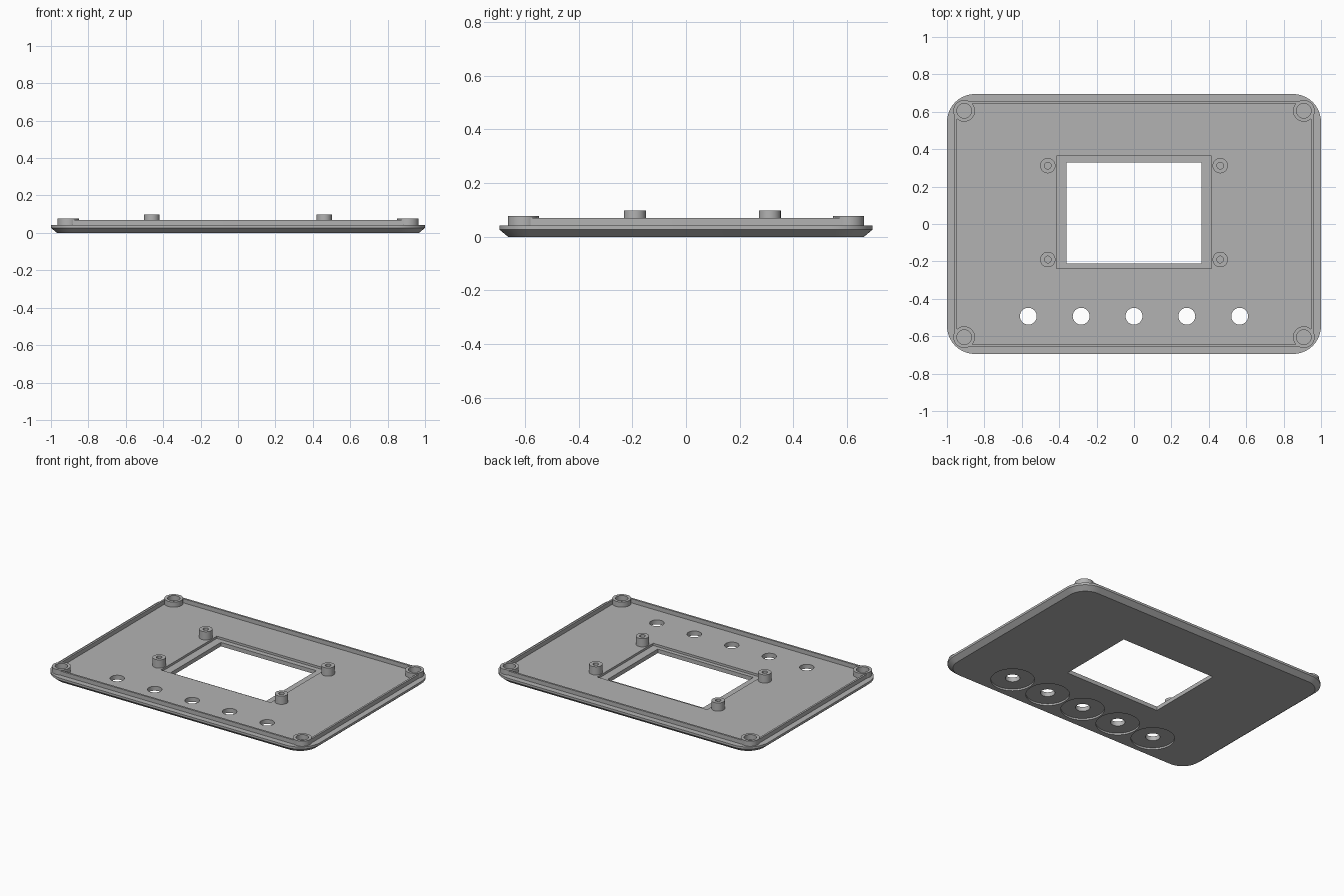
import bpy, bmesh
from math import cos, sin, pi

cube = bpy.data.objects.get("Cube")
if cube:
    bpy.data.objects.remove(cube, do_unlink=True)

grey = bpy.data.materials.new("plain grey")
grey.use_nodes = True
colour = (0.45, 0.45, 0.45, 1)
grey.diffuse_color = colour
grey.node_tree.nodes["Principled BSDF"].inputs["Base Color"].default_value = colour


def rounded(hx, hy, r, z, steps=10):
    """Rounded rectangle outline, counter-clockwise."""
    pts = []
    for q, (sx, sy) in enumerate([(1, 1), (-1, 1), (-1, -1), (1, -1)]):
        for i in range(steps + 1):
            a = (q + i / steps) * pi / 2
            pts.append((sx * (hx - r) + r * cos(a), sy * (hy - r) + r * sin(a), z))
    return pts


def circle(r, z, n=40):
    return [(r * cos(2 * pi * i / n), r * sin(2 * pi * i / n), z) for i in range(n)]


def rect(hx, hy, z):
    return [(hx, hy, z), (-hx, hy, z), (-hx, -hy, z), (hx, -hy, z)]


def loft(name, loops, ring=False, at=(0, 0)):
    """Skin successive outlines; cap the ends, or close them into a ring."""
    bm = bmesh.new()
    rows = [[bm.verts.new((x + at[0], y + at[1], z)) for x, y, z in lp] for lp in loops]
    n = len(rows[0])
    pairs = list(zip(rows, rows[1:]))
    if ring:
        pairs.append((rows[-1], rows[0]))
    else:
        bm.faces.new(rows[0][::-1])
        bm.faces.new(rows[-1])
    for a, b in pairs:
        for i in range(n):
            j = (i + 1) % n
            bm.faces.new((a[i], a[j], b[j], b[i]))
    bmesh.ops.recalc_face_normals(bm, faces=bm.faces)
    mesh = bpy.data.meshes.new(name)
    bm.to_mesh(mesh)
    bm.free()
    mesh.materials.append(grey)
    ob = bpy.data.objects.new(name, mesh)
    bpy.context.collection.objects.link(ob)
    return ob


def cut(target, cutter):
    """Subtract the cutter, then discard it."""
    mod = target.modifiers.new("cut", "BOOLEAN")
    mod.operation, mod.solver, mod.object = "DIFFERENCE", "EXACT", cutter
    bpy.context.view_layer.objects.active = target
    bpy.ops.object.modifier_apply(modifier=mod.name)
    bpy.data.objects.remove(cutter, do_unlink=True)


def tube(name, at, r_out, r_in, z0, z1):
    return loft(name, [circle(r_out, z0), circle(r_out, z1),
                       circle(r_in, z1), circle(r_in, z0)], True, at)


FLOOR = 0.042
parts = []

# Cover plate with chamfered lower edge
plate = loft("cover_plate", [rounded(0.968, 0.663, 0.12, 0),
                             rounded(1, 0.695, 0.15, 0.027),
                             rounded(1, 0.695, 0.15, FLOOR)])
parts.append(plate)

# Display window and the shallow pocket around it
cut(plate, loft("window_cutter", [rect(0.36, 0.27, -0.1), rect(0.36, 0.27, 0.1)], at=(0, 0.06)))
cut(plate, loft("pocket_cutter", [rect(0.414, 0.301, 0.027), rect(0.414, 0.301, 0.1)], at=(0, 0.063)))

# Button holes with round recesses on the underside
for i in range(-2, 3):
    spot = (i * 0.2825, -0.493)
    cut(plate, loft("dish_cutter", [circle(0.135, -0.1, 64), circle(0.135, 0.012, 64)], at=spot))
    cut(plate, loft("hole_cutter", [circle(0.045, -0.1), circle(0.045, 0.1)], at=spot))

# Thin locating lip
parts.append(loft("locating_lip", [rounded(0.96, 0.657, 0.052, 0.04),
                                   rounded(0.96, 0.657, 0.052, 0.07),
                                   rounded(0.947, 0.644, 0.039, 0.07),
                                   rounded(0.947, 0.644, 0.039, 0.04)], True))

# Corner screw sockets and display standoffs
for side, sx in (("left", 1), ("right", -1)):
    for end, sy in (("front", -1), ("back", 1)):
        parts.append(tube(f"corner_socket_{end}_{side}", (sx * 0.908, sy * 0.605),
                          0.058, 0.039, 0.04, 0.077))
        parts.append(tube(f"standoff_{end}_{side}", (sx * 0.461, 0.061 + sy * 0.251),
                          0.041, 0.018, 0.04, 0.098))

# Smooth the round walls, keep the edges crisp
bpy.ops.object.select_all(action="DESELECT")
for ob in parts:
    ob.select_set(True)
bpy.context.view_layer.objects.active = plate
bpy.ops.object.shade_smooth_by_angle(angle=pi / 6)
